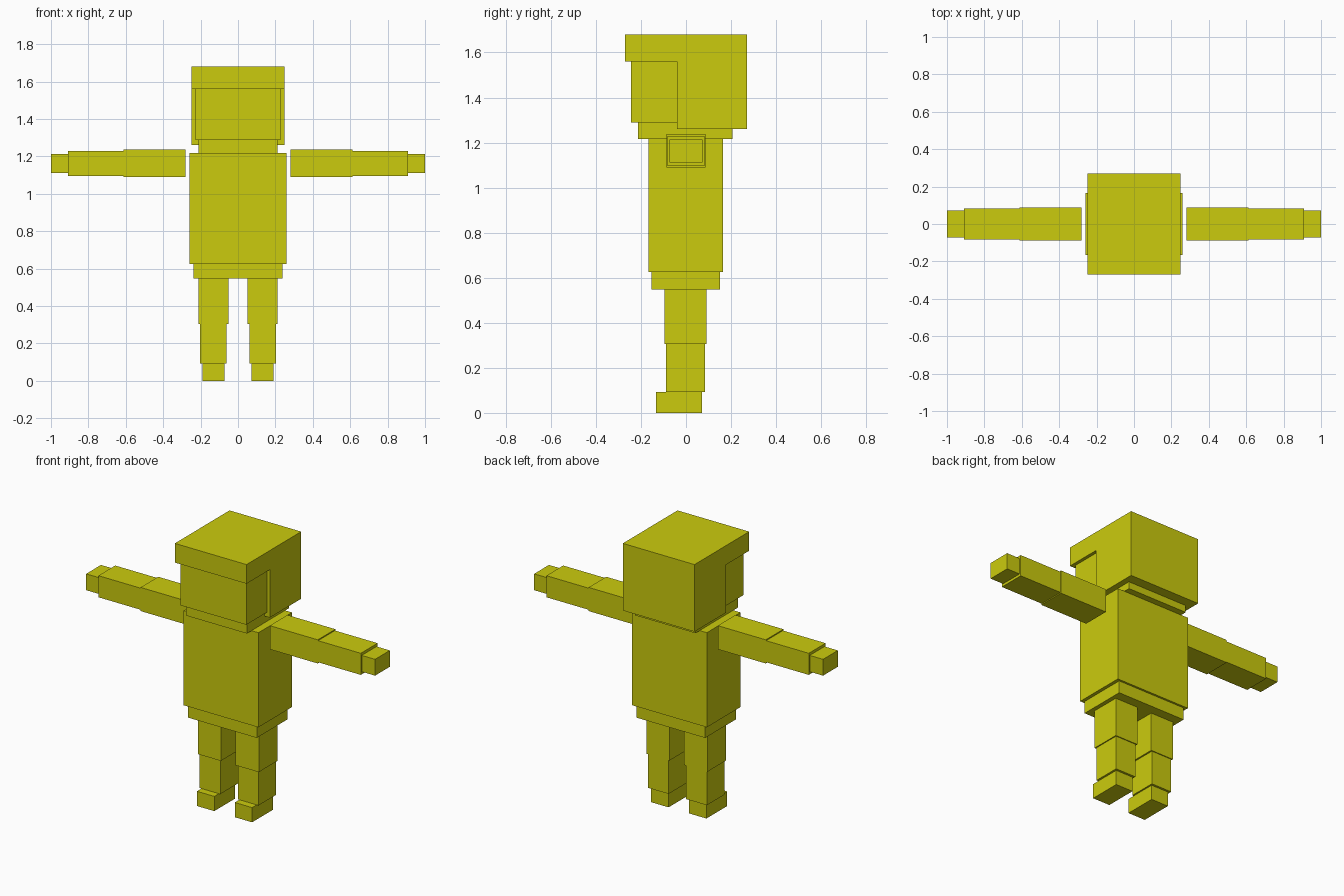
import bpy
import bmesh

if "Cube" in bpy.data.objects:
    bpy.data.objects.remove(bpy.data.objects["Cube"])

mat = bpy.data.materials.new("mustard_yellow")
mat.diffuse_color = (0.6, 0.6, 0.004, 1)
mat.use_nodes = True
mat.node_tree.nodes["Principled BSDF"].inputs["Base Color"].default_value = mat.diffuse_color


def prism(name, profile, x0, x1):
    """Extrude a (y, z) profile along x."""
    bm = bmesh.new()
    face = bm.faces.new([bm.verts.new((x0, y, z)) for y, z in profile])
    ext = bmesh.ops.extrude_face_region(bm, geom=[face])
    moved = [v for v in ext["geom"] if isinstance(v, bmesh.types.BMVert)]
    bmesh.ops.translate(bm, verts=moved, vec=(x1 - x0, 0, 0))
    bmesh.ops.recalc_face_normals(bm, faces=bm.faces)
    mesh = bpy.data.meshes.new(name)
    bm.to_mesh(mesh)
    bm.free()
    mesh.materials.append(mat)
    obj = bpy.data.objects.new(name, mesh)
    bpy.context.collection.objects.link(obj)


def box(name, x0, x1, y0, y1, z0, z1):
    prism(name, [(y0, z0), (y1, z0), (y1, z1), (y0, z1)], x0, x1)


# Head: hair with a front fringe, face block and neck
prism("hair", [(-0.27, 1.56), (-0.04, 1.56), (-0.04, 1.26),
               (0.27, 1.26), (0.27, 1.68), (-0.27, 1.68)], -0.248, 0.248)
box("face", -0.228, 0.228, -0.244, -0.03, 1.288, 1.565)
box("neck", -0.21, 0.21, -0.212, 0.206, 1.216, 1.29)

# Body
box("torso", -0.26, 0.258, -0.167, 0.165, 0.625, 1.217)
box("pelvis", -0.239, 0.237, -0.153, 0.152, 0.548, 0.625)

# Limbs on both sides: x range, y range, z range
limbs = {
    "upper_arm": (0.281, 0.613, -0.087, 0.087, 1.089, 1.237),
    "forearm": (0.613, 0.908, -0.083, 0.083, 1.095, 1.23),
    "hand": (0.908, 1.0, -0.073, 0.073, 1.111, 1.213),
    "thigh": (0.051, 0.211, -0.096, 0.091, 0.305, 0.55),
    "shin": (0.061, 0.204, -0.088, 0.085, 0.092, 0.305),
    "foot": (0.071, 0.191, -0.133, 0.071, 0.0, 0.092),
}
for part, (x0, x1, *rest) in limbs.items():
    box("left_" + part, x0, x1, *rest)
    box("right_" + part, -x1, -x0, *rest)
